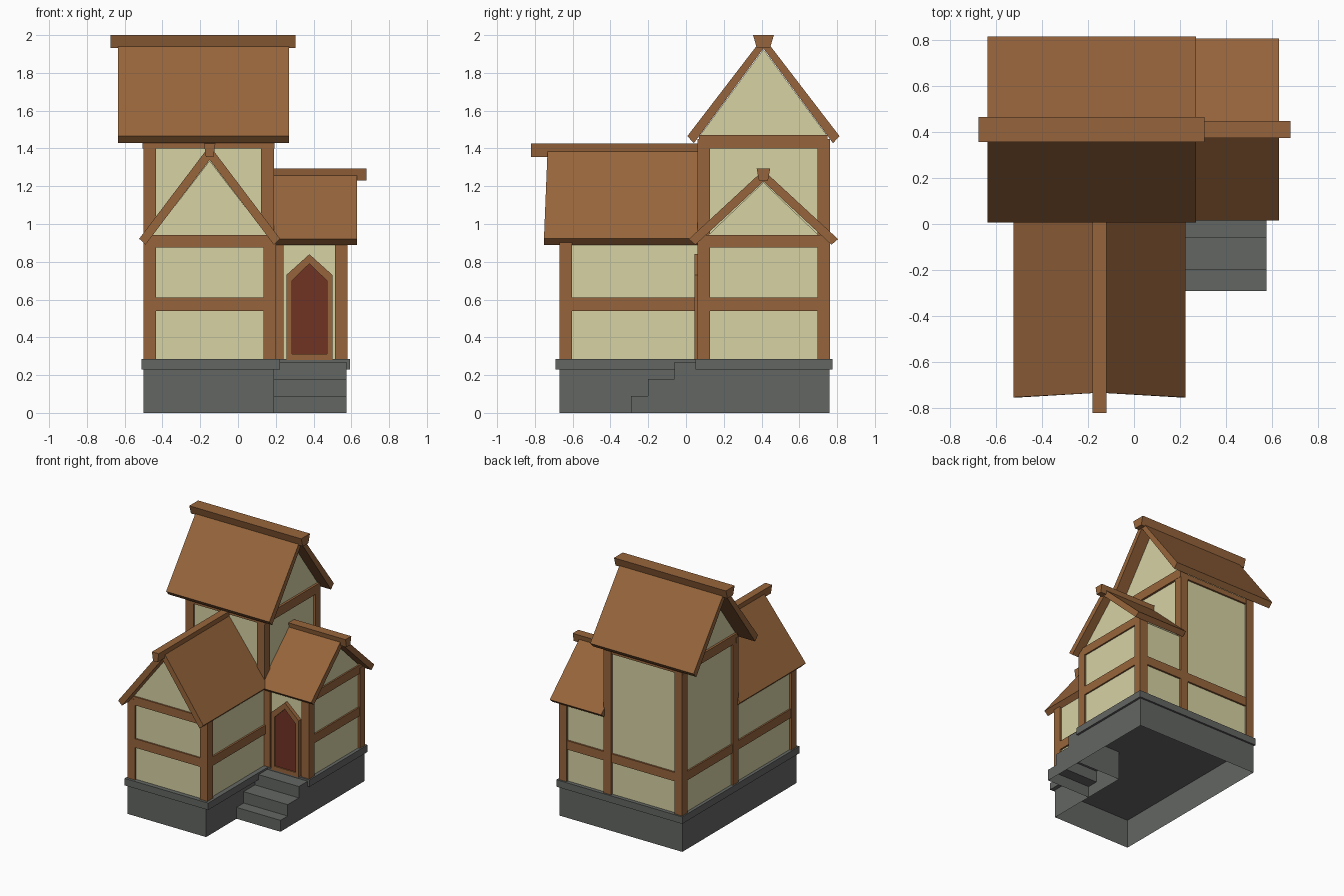
import bpy, bmesh

old = bpy.data.objects.get("Cube")
if old:
    bpy.data.objects.remove(old, do_unlink=True)


def material(name, rgb):
    col = [(c / 255) ** 2.2 for c in rgb] + [1.0]
    m = bpy.data.materials.new(name)
    m.use_nodes = True
    m.diffuse_color = col
    m.node_tree.nodes["Principled BSDF"].inputs["Base Color"].default_value = col
    return m


WOOD = material("brown wood", (150, 101, 62))
PLASTER = material("cream plaster", (214, 209, 162))
STONE = material("grey stone", (99, 102, 99))
DOOR = material("red brown door", (112, 54, 40))


def prism(name, pts, axis, a, b, mat, open_bottom=False):
    """Extrude a 2D profile along an axis; profile is (y,z), (x,z) or (x,y)."""
    place = {"x": lambda p, t: (t, p[0], p[1]),
             "y": lambda p, t: (p[0], t, p[1]),
             "z": lambda p, t: (p[0], p[1], t)}[axis]
    bm = bmesh.new()
    lo = [bm.verts.new(place(p, a)) for p in pts]
    hi = [bm.verts.new(place(p, b)) for p in pts]
    bm.faces.new(lo[::-1])
    bm.faces.new(hi)
    n = len(pts)
    for i in range(n):
        j = (i + 1) % n
        bm.faces.new((lo[i], lo[j], hi[j], hi[i]))
    bmesh.ops.recalc_face_normals(bm, faces=bm.faces)
    if open_bottom:
        under = [f for f in bm.faces if all(v.co.z < 0.001 for v in f.verts)]
        bmesh.ops.delete(bm, geom=under, context="FACES")
    me = bpy.data.meshes.new(name)
    bm.to_mesh(me)
    bm.free()
    me.materials.append(mat)
    ob = bpy.data.objects.new(name, me)
    bpy.context.collection.objects.link(ob)
    return ob


def box(name, x0, x1, y0, y1, z0, z1, mat=WOOD):
    return prism(name, [(x0, y0), (x1, y0), (x1, y1), (x0, y1)], "z", z0, z1, mat)


def gabled_walls(name, axis, mid, half, eave, apex, a, b):
    pts = [(mid - half, FLOOR), (mid + half, FLOOR), (mid + half, eave),
           (mid, apex), (mid - half, eave)]
    return prism(name, pts, axis, a, b, PLASTER)


def roof(name, axis, mid, outer, inner, apex_out, apex_in, a, b):
    """Two sloping slabs as one chevron; outer and inner are eave (offset, z)."""
    pts = [(mid - outer[0], outer[1]), (mid, apex_out), (mid + outer[0], outer[1]),
           (mid + inner[0], inner[1]), (mid, apex_in), (mid - inner[0], inner[1])]
    return prism(name, pts, axis, a, b, WOOD)


def ridge(name, axis, mid, top, bottom, z0, z1, a, b):
    pts = [(mid - bottom, z0), (mid + bottom, z0), (mid + top, z1), (mid - top, z1)]
    return prism(name, pts, axis, a, b, WOOD)


FLOOR = 0.28
W = 0.067   # timber width
D = 0.015   # plaster recess

# Stone foundation, open underneath, with a projecting cap
def l_shape(x0, x1, x2, y0, y1, y2):
    return [(x0, y0), (x1, y0), (x1, y1), (x2, y1), (x2, y2), (x0, y2)]


prism("foundation", l_shape(-0.5, 0.19, 0.575, -0.67, 0.055, 0.76),
      "z", 0, 0.24, STONE, True)
prism("foundation_cap", l_shape(-0.51, 0.222, 0.592, -0.69, 0.05, 0.775),
      "z", 0.23, 0.285, STONE)

# Steps up to the door
prism("steps", [(-0.29, 0), (-0.29, 0.09), (-0.2, 0.09), (-0.2, 0.18),
                (-0.06, 0.18), (-0.06, 0.27), (0.055, 0.27), (0.055, 0)],
      "x", 0.19, 0.575, STONE, True)

# Plaster walls with gables
gabled_walls("tower_walls", "x", 0.41, 0.335, 1.47, 1.925, -0.5 + D, 0.19 - D)
gabled_walls("front_wing_walls", "y", -0.15, 0.335, 0.9, 1.335, -0.67 + D, 0.1)
gabled_walls("porch_walls", "x", 0.41, 0.335, 0.9, 1.22, 0.15, 0.58 - D)

# Roofs
roof("tower_roof", "x", 0.41, (0.403, 1.465), (0.368, 1.428), 1.99, 1.93, -0.635, 0.27)
roof("porch_roof", "x", 0.41, (0.395, 0.92), (0.36, 0.89), 1.285, 1.225, 0.18, 0.63)
wing = roof("front_wing_roof", "y", -0.15, (0.373, 0.922), (0.34, 0.89),
            1.415, 1.34, -0.752, 0.07)
for v in wing.data.vertices:          # front edge leans back toward the ridge
    if v.co.y < 0 and v.co.z > 1.2:
        v.co.y += 0.02
ridge("tower_ridge_beam", "x", 0.41, 0.055, 0.035, 1.932, 2.0, -0.675, 0.305)
ridge("porch_ridge_beam", "x", 0.41, 0.036, 0.024, 1.23, 1.295, 0.18, 0.68)
ridge("front_wing_ridge_beam", "y", -0.15, 0.03, 0.02, 1.355, 1.425, -0.82, 0.07)

# Tower corner posts
for side, x in (("right", -0.5), ("left", 0.19 - W)):
    for end, y in (("front", 0.06), ("back", 0.762 - W)):
        box(f"tower_post_{end}_{side}", x, x + W, y, y + W, FLOOR, 1.45)

# Front wing and porch posts
for side, x in (("right", -0.5), ("left", 0.202 - W)):
    box(f"front_wing_post_{side}", x, x + W, -0.67, -0.67 + W, FLOOR, 0.92)
for end, y in (("front", 0.06), ("back", 0.762 - W)):
    box(f"porch_post_{end}", 0.58 - W, 0.58, y, y + W, FLOOR, 0.92)
box("door_side_post", 0.18, 0.24, 0.06, 0.12, FLOOR, 0.91)

# Horizontal timbers: middle rail on every outer wall except behind the door
T = 0.03
LOW, HIGH, TOP = (0.54, 0.61), (0.875, 0.942), (1.4, 1.472)
box("front_wing_rail_front", -0.46, 0.17, -0.667, -0.667 + T, *LOW)
box("front_wing_rail_right", -0.497, -0.497 + T, -0.63, 0.09, *LOW)
box("front_wing_rail_left", 0.199 - T, 0.199, -0.63, 0.09, *LOW)
box("tower_rail_right", -0.497, -0.497 + T, 0.1, 0.72, *LOW)
box("back_rail", -0.46, 0.55, 0.759 - T, 0.759, *LOW)
box("porch_rail_left", 0.577 - T, 0.577, 0.1, 0.72, *LOW)

# Gable tie beams
box("front_wing_tie_beam", -0.48, 0.18, -0.667, -0.667 + T, *HIGH)
box("porch_tie_beam", 0.577 - T, 0.577, 0.08, 0.74, *HIGH)
for side, x in (("right", -0.502), ("left", 0.192 - T)):
    box(f"tower_tie_beam_{side}", x, x + T, 0.07, 0.75, *TOP)
for end, y in (("front", 0.062), ("back", 0.759 - T)):
    box(f"tower_wall_plate_{end}", -0.505, 0.192, y, y + T, TOP[0], 1.44)

# Pointed door with its surround
mid = 0.378


def arch(half, base, shoulder, apex):
    return [(mid - half, base), (mid - half, shoulder), (mid, apex),
            (mid + half, shoulder), (mid + half, base)]


prism("door_frame", arch(0.122, FLOOR, 0.73, 0.84) + arch(0.092, FLOOR, 0.7, 0.79)[::-1],
      "y", 0.045, 0.09, WOOD)
box("door_threshold", mid - 0.1, mid + 0.1, 0.047, 0.09, FLOOR, 0.312)
prism("door", arch(0.094, FLOOR, 0.702, 0.792), "y", 0.056, 0.09, DOOR)
